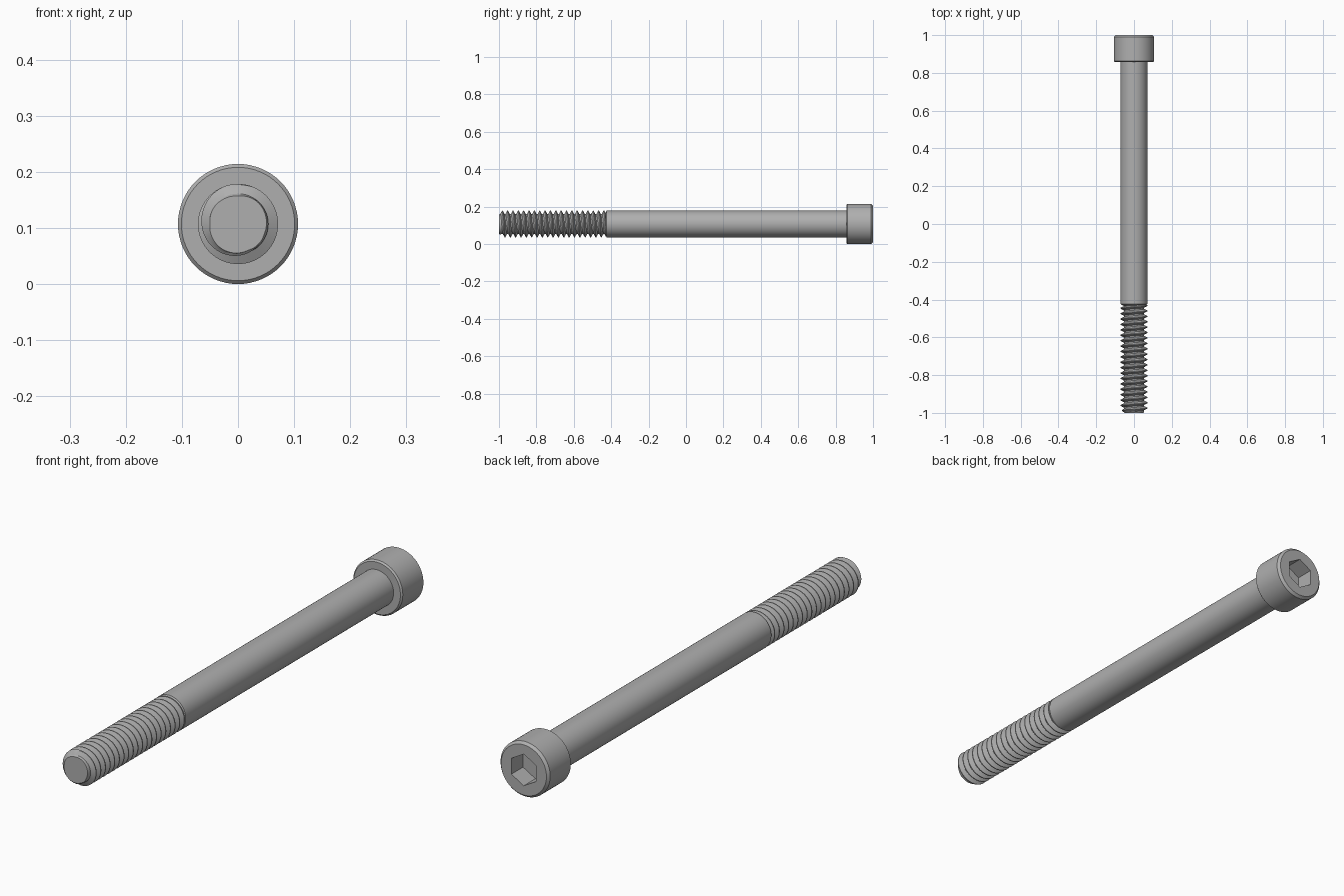
import bpy
import bmesh
from math import sin, cos, pi, floor
from mathutils import Vector

cube = bpy.data.objects.get("Cube")
if cube:
    bpy.data.objects.remove(cube, do_unlink=True)

HEAD_R, SHANK_R, ROOT_R, TIP_R = 0.107, 0.0714, 0.054, 0.05
HEAD_Y, THREAD_Y = 0.857, -0.428
PITCH, SEG = 0.0286, 64

steel = bpy.data.materials.new("grey steel")
steel.use_nodes = True
GREY = (0.43, 0.43, 0.43, 1)
steel.diffuse_color = GREY
steel.node_tree.nodes["Principled BSDF"].inputs["Base Color"].default_value = GREY


def around(r, y, angle):
    """Point at a radius and angle about the lengthwise axis."""
    return Vector((r * sin(angle), y, HEAD_R + r * cos(angle)))


def finish(bm, name, smooth=True):
    bmesh.ops.recalc_face_normals(bm, faces=bm.faces[:])
    mesh = bpy.data.meshes.new(name)
    bm.to_mesh(mesh)
    bm.free()
    obj = bpy.data.objects.new(name, mesh)
    bpy.context.collection.objects.link(obj)
    mesh.materials.append(steel)
    if smooth:
        shade(obj)
    return obj


def shade(obj):
    bpy.ops.object.select_all(action="DESELECT")
    obj.select_set(True)
    bpy.context.view_layer.objects.active = obj
    bpy.ops.object.shade_smooth_by_angle(angle=pi / 7)


def lathe(name, profile, sides=SEG, smooth=True):
    """Closed solid turned from (radius, y) points."""
    bm = bmesh.new()
    rings = [[bm.verts.new(around(r, y, 2 * pi * i / sides)) for i in range(sides)]
             for r, y in profile]
    for a, b in zip(rings, rings[1:]):
        for i in range(sides):
            j = (i + 1) % sides
            bm.faces.new((a[i], a[j], b[j], b[i]))
    bm.faces.new(rings[0])
    bm.faces.new(rings[-1])
    return finish(bm, name, smooth)


# Cylindrical head with chamfered rims
head = lathe("head", [(HEAD_R - 0.006, HEAD_Y), (HEAD_R, HEAD_Y + 0.006),
                      (HEAD_R, 0.99), (HEAD_R - 0.009, 1)], smooth=False)

# Hexagonal socket cut into the back of the head
apothem = 0.0535
corner = apothem / cos(pi / 6)
cutter = lathe("socket_cutter", [(corner, 0.928), (corner, 1.05)], sides=6, smooth=False)
cutter.hide_render = True
cut = head.modifiers.new("socket", "BOOLEAN")
cut.object = cutter
cut.operation = "DIFFERENCE"
cut.solver = "EXACT"
bpy.context.view_layer.objects.active = head
bpy.ops.object.modifier_apply(modifier=cut.name)
bpy.data.objects.remove(cutter, do_unlink=True)
shade(head)

# Plain shank, tapering into the thread
lathe("shank", [(ROOT_R, THREAD_Y - 0.006), (SHANK_R, THREAD_Y + 0.004),
                (SHANK_R, HEAD_Y + 0.003)])

# Right-handed helical thread: (radius, fraction of pitch) around one ridge
RIDGE = [(ROOT_R, 0), (ROOT_R, 0.25), (SHANK_R, 0.56), (SHANK_R, 0.69)]
bm = bmesh.new()
turns = floor((THREAD_Y + 1) / PITCH) + 4
rows = []
for k in range(turns * SEG + 1):
    row = []
    for r, f in RIDGE + [(ROOT_R, 1)]:
        y = -1 - 2 * PITCH + PITCH * (k / SEG + f)
        r = min(r, max(TIP_R, TIP_R + (y + 1) * 1.2))
        row.append(bm.verts.new(around(r, y, 2 * pi * k / SEG)))
    rows.append(row)
for a, b in zip(rows, rows[1:]):
    for j in range(len(RIDGE)):
        bm.faces.new((a[j], a[j + 1], b[j + 1], b[j]))
bmesh.ops.remove_doubles(bm, verts=bm.verts[:], dist=0.00001)

# Trim the thread square at both ends and close it
for y, side in ((-1, -1), (THREAD_Y, 1)):
    geom = bm.verts[:] + bm.edges[:] + bm.faces[:]
    bmesh.ops.bisect_plane(bm, geom=geom, dist=0.000001, plane_co=(0, y, 0),
                           plane_no=(0, side, 0), clear_outer=True)
    rim = [e for e in bm.edges if e.is_boundary
           and all(abs(v.co.y - y) < 0.0001 for v in e.verts)]
    bmesh.ops.holes_fill(bm, edges=rim, sides=0)
finish(bm, "threaded_end")
